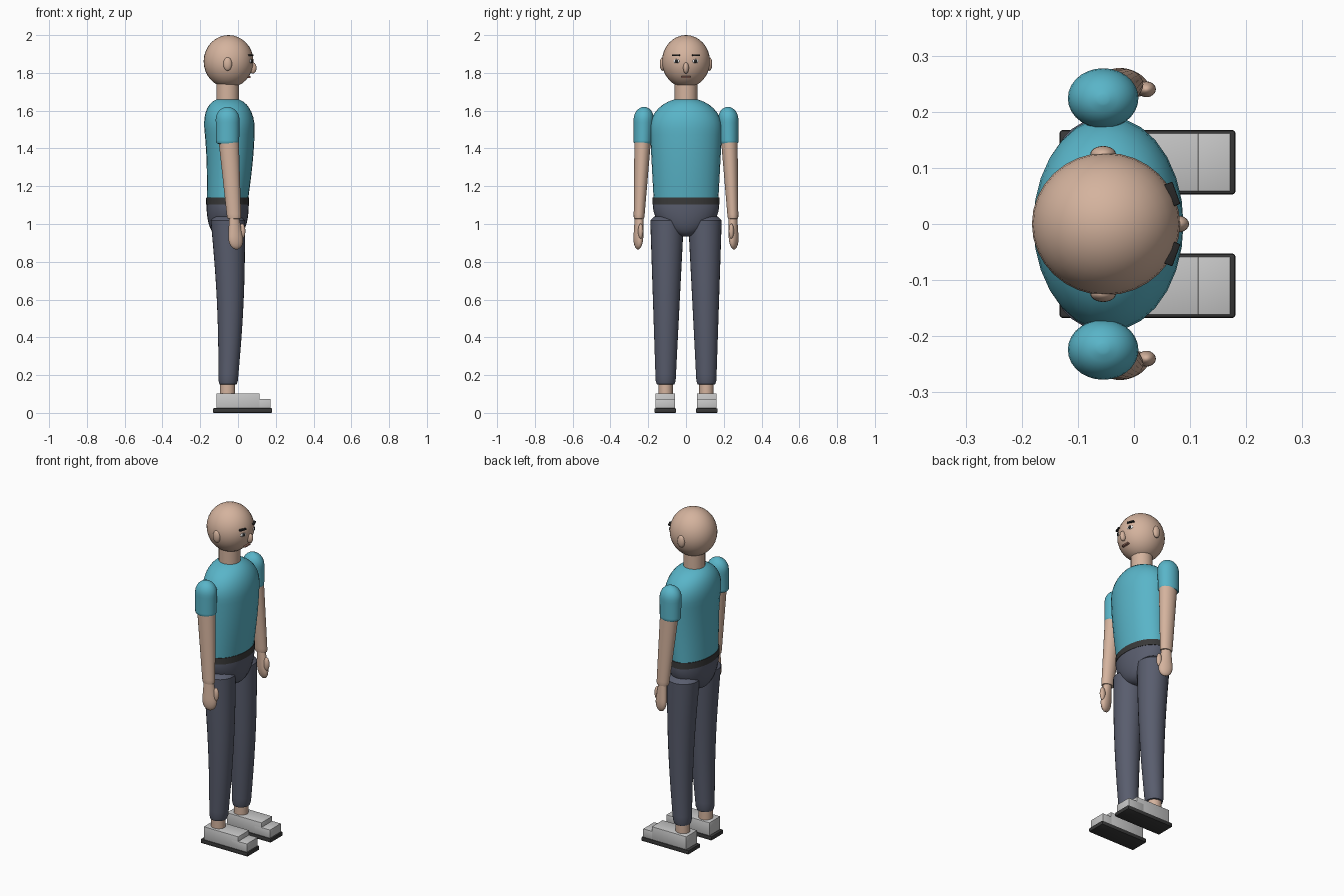
import bpy, bmesh, math
from mathutils import Matrix, Vector

cube = bpy.data.objects.get("Cube")
if cube:
    bpy.data.objects.remove(cube, do_unlink=True)


def material(name, red, green, blue):
    mat = bpy.data.materials.new(name)
    mat.use_nodes = True
    colour = (red, green, blue, 1)
    mat.diffuse_color = colour
    shader = next(node for node in mat.node_tree.nodes if node.type == 'BSDF_PRINCIPLED')
    shader.inputs["Base Color"].default_value = colour
    return mat


skin = material("skin", 0.66, 0.45, 0.34)
teal = material("teal shirt", 0.1, 0.46, 0.58)
slate = material("slate trousers", 0.1, 0.11, 0.155)
charcoal = material("charcoal belt and soles", 0.04, 0.04, 0.04)
grey = material("light grey shoe", 0.58, 0.58, 0.58)
black = material("black brow", 0.02, 0.02, 0.02)
white = material("eye white", 0.75, 0.75, 0.75)
brown = material("lip brown", 0.36, 0.17, 0.13)


def finish(name, bm, mat):
    """Turn the bmesh into a smooth object that keeps its sharp edges."""
    bmesh.ops.recalc_face_normals(bm, faces=bm.faces)
    mesh = bpy.data.meshes.new(name)
    bm.to_mesh(mesh)
    bm.free()
    mesh.materials.append(mat)
    mesh.shade_smooth()
    mesh.set_sharp_from_angle(angle=math.radians(40))
    bpy.context.scene.collection.objects.link(bpy.data.objects.new(name, mesh))


def place(bm, centre, size, turn):
    """Scale, turn about the vertical and move everything in the bmesh."""
    matrix = (Matrix.Translation(centre) @ Matrix.Rotation(math.radians(turn), 4, 'Z')
              @ Matrix.Diagonal((*size, 1)))
    bmesh.ops.transform(bm, matrix=matrix, verts=bm.verts)


def ball(name, mat, centre, radii, turn=0, segments=24):
    bm = bmesh.new()
    bmesh.ops.create_uvsphere(bm, u_segments=segments, v_segments=segments // 2, radius=1)
    place(bm, centre, radii, turn)
    finish(name, bm, mat)


def block(name, mat, centre, size, turn=0, bevel=0.002):
    bm = bmesh.new()
    bmesh.ops.create_cube(bm, size=1)
    place(bm, centre, size, turn)
    bmesh.ops.bevel(bm, geom=bm.edges[:], offset=bevel, segments=2, profile=0.5, affect='EDGES')
    finish(name, bm, mat)


def dome(distance, height):
    """Radius factor at a distance from an end that is rounded over a height."""
    if distance >= height:
        return 1
    reach = min(1 - distance / height, 0.99)
    return math.sqrt(1 - reach * reach)


def limb(name, mat, low, high, low_radii, high_radii, low_dome=0, high_dome=0,
         bow=0, depth_power=1, turn=0, rings=18, sides=28):
    """Tapered oval tube between two points, with rounded ends and a forward bow."""
    bm = bmesh.new()
    low, high = Vector(low), Vector(high)
    low_radii, high_radii = Vector(low_radii), Vector(high_radii)
    rotation = Matrix.Rotation(math.radians(turn), 3, 'Z')
    length = high.z - low.z
    loops = []
    for ring in range(rings + 1):
        t = (1 - math.cos(math.pi * ring / rings)) / 2
        centre = low.lerp(high, t) + Vector((bow * math.sin(math.pi * t), 0, 0))
        radii = low_radii.lerp(high_radii, t)
        factor = dome(t * length, low_dome) * dome((1 - t) * length, high_dome)
        loop = []
        for side in range(sides):
            angle = math.tau * side / sides
            offset = Vector((radii.x * factor ** depth_power * math.cos(angle),
                             radii.y * factor * math.sin(angle), 0))
            loop.append(bm.verts.new(centre + rotation @ offset))
        loops.append(loop)
    for below, above in zip(loops, loops[1:]):
        for i in range(sides):
            bm.faces.new((below[i - 1], below[i], above[i], above[i - 1]))
    bm.faces.new(loops[0])
    bm.faces.new(loops[-1])
    finish(name, bm, mat)


# Depth of the body's upright axis
axis = -0.055

# Head and neck
ball("head", skin, (-0.05, 0, 1.861), (0.132, 0.127, 0.139), segments=32)
limb("neck", skin, (axis, 0, 1.63), (axis, 0, 1.75), (0.06, 0.06), (0.06, 0.06), rings=1)
ball("nose", skin, (0.078, 0, 1.826), (0.02, 0.015, 0.03))
block("mouth", brown, (0.06, 0, 1.778), (0.014, 0.05, 0.009))

# Shirt, belt and hips
limb("shirt_body", teal, (axis, 0, 1.14), (axis, 0, 1.668), (0.11, 0.172), (0.144, 0.2),
     high_dome=0.17, bow=0.012, depth_power=0.75, rings=24)
limb("belt", charcoal, (axis, 0, 1.104), (axis, 0, 1.141), (0.114, 0.178), (0.113, 0.176), rings=1)
limb("hips", slate, (axis, 0, 0.933), (axis, 0, 1.105), (0.112, 0.176), (0.112, 0.176),
     low_dome=0.172, depth_power=0.5)

for side, label in ((1, "left_"), (-1, "right_")):
    # Ear, eye and brow
    ball(label + "ear", skin, (axis, side * 0.124, 1.847), (0.023, 0.015, 0.036))
    ball(label + "eye", white, (0.068, side * 0.05, 1.862), (0.006, 0.018, 0.011), turn=side * 24)
    ball(label + "pupil", black, (0.072, side * 0.05, 1.862), (0.005, 0.01, 0.01), turn=side * 24)
    block(label + "brow", black, (0.068, side * 0.053, 1.894), (0.016, 0.042, 0.009), turn=side * 20)

    # Sleeve, arm and hand
    limb(label + "sleeve", teal, (axis, side * 0.228, 1.42), (axis, side * 0.222, 1.62),
         (0.061, 0.049), (0.064, 0.056), low_dome=0.01, high_dome=0.07)
    limb(label + "arm", skin, (-0.02, side * 0.249, 1.025), (-0.05, side * 0.229, 1.45),
         (0.037, 0.028), (0.054, 0.044), low_dome=0.005)
    limb(label + "hand", skin, (-0.008, side * 0.254, 0.866), (-0.02, side * 0.249, 1.03),
         (0.048, 0.025), (0.028, 0.022), low_dome=0.07, turn=side * -20)
    ball(label + "thumb", skin, (0.022, side * 0.24, 0.962), (0.017, 0.014, 0.04))

    # Trouser leg and ankle
    limb(label + "leg", slate, (-0.053, side * 0.108, 0.145), (axis, side * 0.1, 1.046),
         (0.05, 0.052), (0.092, 0.09), low_dome=0.012, high_dome=0.02, bow=0.013)
    limb(label + "ankle", skin, (axis, side * 0.108, 0.09), (axis, side * 0.108, 0.16),
         (0.04, 0.038), (0.04, 0.038), rings=1)

    # Stepped shoe on a flat sole
    block(label + "sole", charcoal, (0.024, side * 0.11, 0.0125), (0.314, 0.115, 0.025), bevel=0.006)
    block(label + "shoe_heel", grey, (0, side * 0.11, 0.061), (0.23, 0.104, 0.082))
    block(label + "shoe_toe", grey, (0.12, side * 0.11, 0.047), (0.104, 0.104, 0.054))
